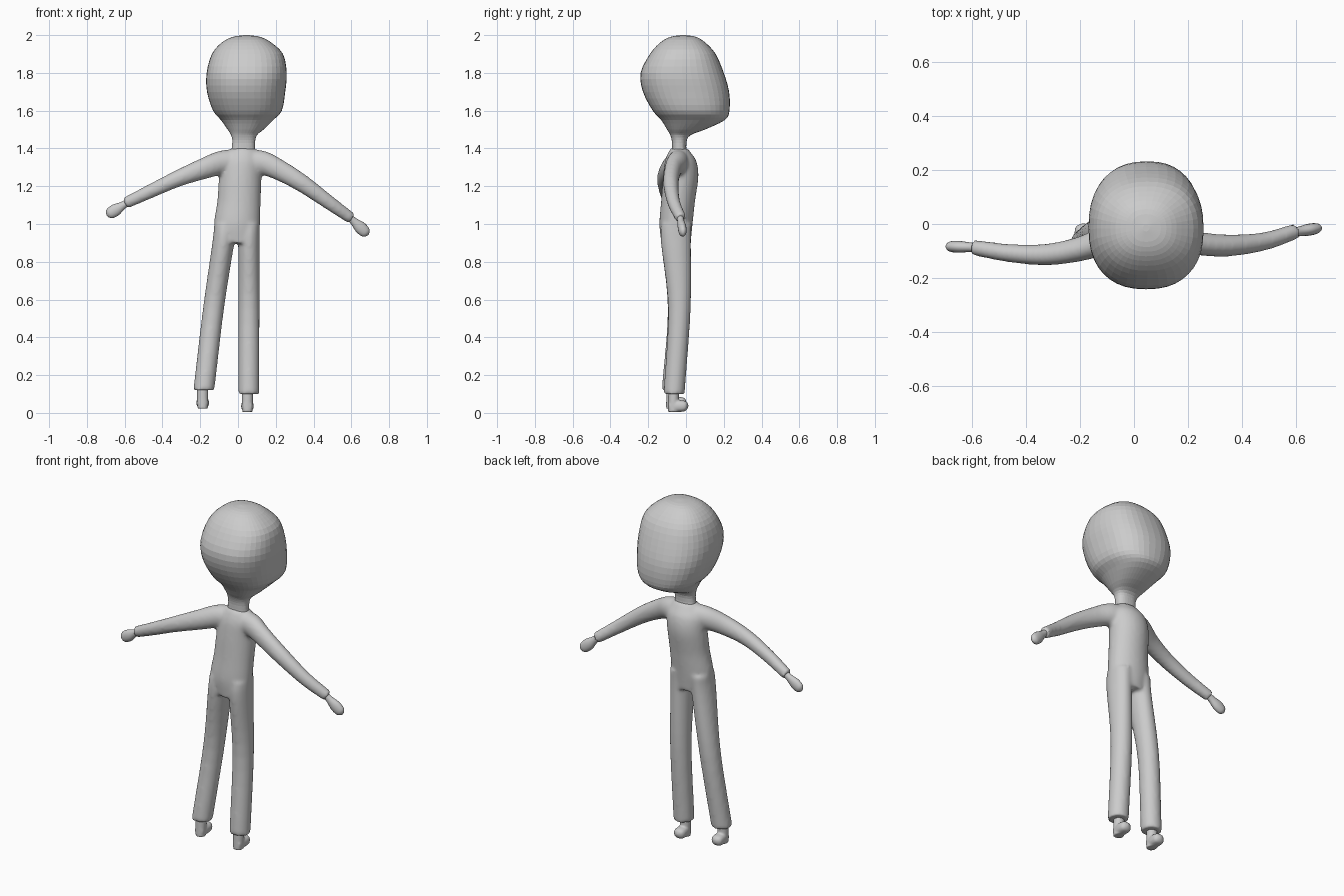
import bpy, bmesh, math
from mathutils import Vector

cube = bpy.data.objects.get("Cube")
if cube:
    bpy.data.objects.remove(cube)

clay = bpy.data.materials.new("light grey clay")
clay.use_nodes = True
clay.diffuse_color = (0.6, 0.6, 0.6, 1)
clay.node_tree.nodes["Principled BSDF"].inputs["Base Color"].default_value = (0.6, 0.6, 0.6, 1)


def spline(points, steps):
    """Smooth list of (x, y, z, radius_a, radius_b) stations."""
    p = [Vector(q) for q in points]
    p = [2 * p[0] - p[1]] + p + [2 * p[-1] - p[-2]]
    out = []
    for a, b, c, d in zip(p, p[1:], p[2:], p[3:]):
        for i in range(steps):
            t = i / steps
            out.append(b + (c - a) * (t / 2) + (2 * a - 5 * b + 4 * c - d) * (t * t / 2)
                       + (3 * b - a - 3 * c + d) * (t ** 3 / 2))
    return out + [p[-2]]


def tube(bm, points, level=True, sides=24, steps=5, power=2.0):
    """Capped loft; level rings lie flat, others stand across the path."""
    path = spline(points, steps)
    centres = [Vector(s[:3]) for s in path]
    rings = []
    for i, s in enumerate(path):
        u, v = Vector((1, 0, 0)), Vector((0, 1, 0))
        if not level:
            along = (centres[min(i + 1, len(path) - 1)] - centres[max(i - 1, 0)]).normalized()
            u = along.cross(Vector((0, 0, 1))).normalized()
            v = u.cross(along)
        ring = []
        for k in range(sides):
            c, n = math.cos(math.tau * k / sides), math.sin(math.tau * k / sides)
            c = math.copysign(abs(c) ** (2 / power), c)
            n = math.copysign(abs(n) ** (2 / power), n)
            ring.append(bm.verts.new(centres[i] + u * (c * s[3]) + v * (n * s[4])))
        rings.append(ring)
    for low, high in zip(rings, rings[1:]):
        for k in range(sides):
            j = (k + 1) % sides
            bm.faces.new((low[k], low[j], high[j], high[k]))
    bm.faces.new(rings[0][::-1])
    bm.faces.new(rings[-1])


def finish(name, bm, voxel=0, smoothing=0):
    bmesh.ops.recalc_face_normals(bm, faces=bm.faces)
    mesh = bpy.data.meshes.new(name)
    bm.to_mesh(mesh)
    bm.free()
    mesh.materials.append(clay)
    mesh.shade_smooth()
    ob = bpy.data.objects.new(name, mesh)
    bpy.context.collection.objects.link(ob)
    if voxel:
        remesh = ob.modifiers.new("merge", 'REMESH')
        remesh.mode = 'VOXEL'
        remesh.voxel_size = voxel
        remesh.use_smooth_shade = True
        soft = ob.modifiers.new("soften", 'SMOOTH')
        soft.factor = 0.5
        soft.iterations = smoothing
    return ob


# Head and neck, with softly faceted skin
bm = bmesh.new()
tube(bm, [(.025, -.035, 1.36, .065, .04), (.03, -.036, 1.43, .06, .038),
          (.032, -.03, 1.47, .068, .053), (.04, 0, 1.5, .095, .1),
          (.048, .037, 1.55, .138, .168), (.05, .027, 1.6, .182, .203),
          (.043, 0, 1.7, .207, .228), (.046, -.02, 1.8, .212, .22),
          (.05, -.017, 1.9, .188, .174), (.045, -.017, 1.96, .132, .12),
          (.045, -.015, 1.99, .075, .07), (.045, -.015, 2, .012, .012)],
     sides=40, steps=3, power=2.35)
head = finish("head", bm)
head.data.shade_flat()

# One-piece suit: torso, legs and sleeves merged
bm = bmesh.new()
tube(bm, [(0, -.053, .9, .11, .078), (-.005, -.053, 1, .122, .088),
          (.005, -.042, 1.12, .115, .09), (.012, -.028, 1.25, .113, .094),
          (.02, -.028, 1.33, .11, .084), (.025, -.034, 1.375, .085, .062),
          (.025, -.036, 1.4, .065, .045)])
tube(bm, [(.06, -.05, 1, .056, .08), (.058, -.053, .9, .057, .08),
          (.058, -.035, .55, .056, .06), (.057, -.063, .1, .056, .056)])
tube(bm, [(-.068, -.05, 1, .058, .08), (-.078, -.053, .9, .058, .08),
          (-.13, -.037, .55, .056, .06), (-.181, -.073, .12, .056, .056)])
tube(bm, [(.02, -.03, 1.32, .06, .07), (.12, -.045, 1.325, .055, .065),
          (.21, -.068, 1.29, .045, .056), (.34, -.08, 1.215, .041, .047),
          (.48, -.065, 1.115, .034, .038), (.6, -.027, 1.03, .029, .031)], level=False)
tube(bm, [(.02, -.03, 1.32, .06, .07), (-.08, -.05, 1.325, .055, .065),
          (-.19, -.09, 1.29, .046, .055), (-.32, -.113, 1.24, .04, .044),
          (-.46, -.108, 1.175, .034, .037), (-.597, -.087, 1.11, .029, .031)], level=False)
finish("suit", bm, .01, 7)

# Mitten hands
for side, wrist, tip in (("left", Vector((.58, -.033, 1.045)), Vector((.69, -.014, .942))),
                         ("right", Vector((-.575, -.087, 1.12)), Vector((-.695, -.083, 1.045)))):
    bm = bmesh.new()
    widths = ((0, .017, .018), (.3, .018, .021), (.6, .022, .032),
              (.85, .02, .029), (.96, .011, .016), (1, .002, .002))
    tube(bm, [(*wrist.lerp(tip, t), a, b) for t, a, b in widths], level=False, sides=16, steps=4)
    finish(side + "_hand", bm)

# Feet: ankle post merged with a short toe
for side, x, y, z in (("left", .05, 0, 0), ("right", -.187, -.01, .018)):
    bm = bmesh.new()
    tube(bm, [(x, y - .065, z + .16, .03, .029), (x, y - .066, z + .07, .03, .029),
              (x, y - .067, z + .005, .028, .029)], sides=16)
    tube(bm, [(x, y - .09, z + .035, .024, .024), (x, y - .05, z + .036, .032, .031),
              (x, y - .012, z + .036, .033, .029), (x, y + .004, z + .035, .024, .021),
              (x, y + .012, z + .034, .006, .006)], level=False, sides=16, power=2.5)
    finish(side + "_foot", bm, .006, 3)
